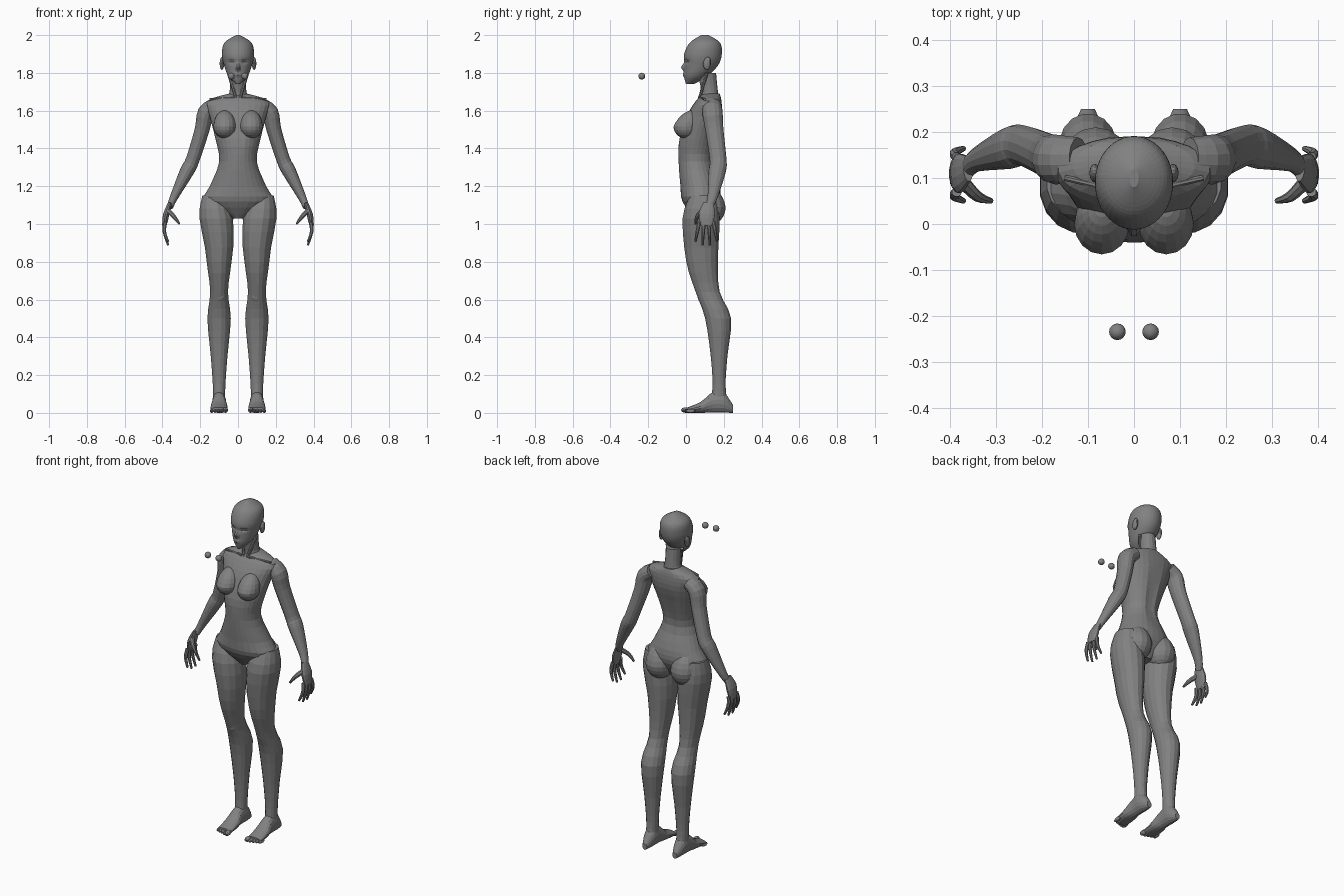
import bpy, bmesh, math
from mathutils import Vector

if "Cube" in bpy.data.objects:
    bpy.data.objects.remove(bpy.data.objects["Cube"])

grey = (0.22, 0.22, 0.22, 1)
clay = bpy.data.materials.new("grey clay")
clay.use_nodes = True
clay.diffuse_color = grey
clay.node_tree.nodes["Principled BSDF"].inputs["Base Color"].default_value = grey


def finish(name, bm):
    """Turn a bmesh into a named clay object."""
    bmesh.ops.recalc_face_normals(bm, faces=bm.faces)
    mesh = bpy.data.meshes.new(name)
    bm.to_mesh(mesh)
    bm.free()
    mesh.materials.append(clay)
    part = bpy.data.objects.new(name, mesh)
    bpy.context.collection.objects.link(part)
    return part


def smooth_rows(rows, steps):
    """Catmull-Rom interpolation between the given rows."""
    result = []
    last = len(rows) - 1
    for index in range(last):
        before, after = rows[max(0, index - 1)], rows[min(last, index + 2)]
        for step in range(steps):
            t = step / steps
            row = []
            for a, b, c, d in zip(before, rows[index], rows[index + 1], after):
                start_slope, end_slope = (c - a) / 2, (d - b) / 2
                bend = 3 * (c - b) - 2 * start_slope - end_slope
                twist = start_slope + end_slope - 2 * (c - b)
                row.append(b + t * (start_slope + t * (bend + t * twist)))
            result.append(row)
    return result + [rows[last]]


def skin(name, rings):
    """Cover a stack of equal rings with quads and cap both ends."""
    bm = bmesh.new()
    loops = [[bm.verts.new(point) for point in ring] for ring in rings]
    for lower, upper in zip(loops, loops[1:]):
        for i in range(len(lower)):
            bm.faces.new((lower[i - 1], lower[i], upper[i], upper[i - 1]))
    bm.faces.new(loops[0])
    bm.faces.new(loops[-1])
    return finish(name, bm)


def circle(sides):
    angles = [math.tau * (i + 0.5) / sides for i in range(sides)]
    return [(math.cos(angle), math.sin(angle)) for angle in angles]


def loft(name, rows, centre=lambda t: 0, upright=True, sides=16, steps=3):
    """Each row: position on the axis, half width, low edge, high edge."""
    rings = []
    for t, half, low, high in smooth_rows(rows, steps):
        ring = []
        for across, along in circle(sides):
            x = centre(t) + half * across
            v = (low + high) / 2 + (high - low) / 2 * along
            ring.append((x, v, t) if upright else (x, t, v))
        rings.append(ring)
    return skin(name, rings)


def limb(name, rows, side, depth=1.0, sides=12, steps=3):
    """Each row: centre point and radius; depth widens it front to back."""
    path = smooth_rows(rows, steps)
    centres = [Vector(row[:3]) for row in path]
    rings = []
    for i, centre in enumerate(centres):
        along = centres[min(i + 1, len(path) - 1)] - centres[max(i - 1, 0)]
        u = along.cross(Vector((0, 1, 0))).normalized()
        v = u.cross(along.normalized()) * depth
        ring = [centre + (u * a + v * b) * path[i][3] for a, b in circle(sides)]
        rings.append([(side * p.x, p.y, p.z) for p in ring])
    return skin(name, rings)


def ball(name, centre, size, lift=1.0, lean=0.0, sides=16):
    """Ellipsoid whose upper half may be stretched and leaned back."""
    bm = bmesh.new()
    bmesh.ops.create_uvsphere(bm, u_segments=sides, v_segments=sides * 3 // 4, radius=1)
    for vert in bm.verts:
        upper = max(0, vert.co.z)
        vert.co.y += lean * upper
        vert.co.z += (lift - 1) * upper
        vert.co = Vector(centre) + vert.co * Vector(size)
    return finish(name, bm)


def push(part, in_region, x, z, width, height, amount):
    """Push a soft mirrored bump or dent along y."""
    for vert in part.data.vertices:
        if in_region(vert.co.y):
            across = (abs(vert.co.x) - x) / width
            up = (vert.co.z - z) / height
            vert.co.y += amount * math.exp(-across * across - up * up)


def is_front(y):
    return y < 0.06


def is_back(y):
    return y > 0.1


# Head with nose, eye sockets and lips
head = loft("head", [
    (1.74, .01, 0, .04), (1.78, .05, -.01, .11), (1.84, .074, -.01, .17),
    (1.9, .085, -.01, .19), (1.96, .072, .02, .18), (2, .01, .08, .12)], sides=40, steps=7)
push(head, is_front, 0, 1.83, .01, .015, -.023)
push(head, is_front, .035, 1.86, .016, .01, .014)
push(head, is_front, 0, 1.79, .016, .01, -.007)
loft("neck", [(1.64, .07, .07, .18), (1.7, .045, .08, .17), (1.8, .045, .06, .16)])

# Torso with a hollow between the breasts and along the spine
torso = loft("torso", [
    (1.03, .03, .04, .13), (1.12, .18, -.02, .18), (1.2, .15, -.03, .18),
    (1.33, .1, -.04, .14), (1.45, .12, -.04, .16), (1.57, .15, 0, .19),
    (1.65, .165, .05, .19), (1.69, .05, .09, .18)], sides=28)
push(torso, is_front, 0, 1.5, .02, .1, .01)
push(torso, is_back, 0, 1.42, .02, .2, -.012)

for side, label in ((1, "left_"), (-1, "right_")):
    ball(label + "breast", (side * .07, 0, 1.515), (.06, .066, .062), lift=1.4, lean=.5)
    ball(label + "buttock", (side * .083, .125, 1.09), (.08, .085, .095), lift=1.2, lean=-.2)
    ball(label + "ear", (side * .085, .11, 1.85), (.012, .02, .034), lean=.3, sides=12)
    ball(label + "eyeball", (side * .036, -.234, 1.783), (.018, .018, .018))
    limb(label + "collarbone", [(.02, .07, 1.67, .007), (.15, .1, 1.66, .007)], side, sides=8)
    limb(label + "neck_muscle", [(.01, .07, 1.66, .008), (.05, .11, 1.8, .01)], side, sides=8)

    # Arm and palm
    limb(label + "arm", [
        (.12, .14, 1.63, .04), (.17, .14, 1.59, .045), (.19, .15, 1.5, .04),
        (.24, .17, 1.34, .037), (.27, .165, 1.28, .038), (.34, .14, 1.14, .022),
        (.36, .12, 1.09, .017)], side, depth=1.2, sides=14)
    limb(label + "palm", [
        (.36, .12, 1.11, .011), (.38, .11, 1.05, .017), (.39, .11, .99, .012)], side, depth=2.6)

    # Fingers fan out, with the middle ones longest
    for k, finger in enumerate(("index", "middle", "ring", "little")):
        root, tip = .07 + .025 * k, .05 + .038 * k
        end = .885 + .01 * (k - 1.5) ** 2
        limb(label + finger + "_finger", [
            (.385, root, 1.01, .011), (.39, (root + tip) / 2, .96, .01),
            (.37, tip, end, .006)], side, sides=8)
    limb(label + "thumb", [
        (.37, .09, 1.07, .015), (.34, .06, 1.04, .012), (.31, .05, 1, .006)], side, sides=8)

    # Leg, leaning outward at the hip
    loft(label + "leg", [
        (1.15, .06, .02, .16), (1.03, .09, -.02, .18), (.8, .067, 0, .17),
        (.64, .048, .05, .18), (.5, .063, .1, .24), (.3, .045, .13, .22),
        (.15, .034, .14, .21), (.06, .032, .13, .22)],
        centre=lambda z: side * (.1 + .12 * max(0, z - .9)))
    ball(label + "kneecap", (side * .097, .08, .625), (.03, .02, .04))

    # Foot and toes
    sole = [(.25, .015, .04), (.2, .035, .11), (.14, .036, .11), (.08, .045, .06), (.01, .045, .03)]
    loft(label + "foot", [(y, half, 0, top) for y, half, top in sole],
         centre=lambda y: side * .1, upright=False)
    for k, toe in enumerate(("big", "second", "third", "fourth", "little")):
        radius = .01 if k else .015
        ball(label + toe + "_toe", (side * (.067 + .018 * k), .006 * k, radius),
             (radius, .026, radius), sides=10)
